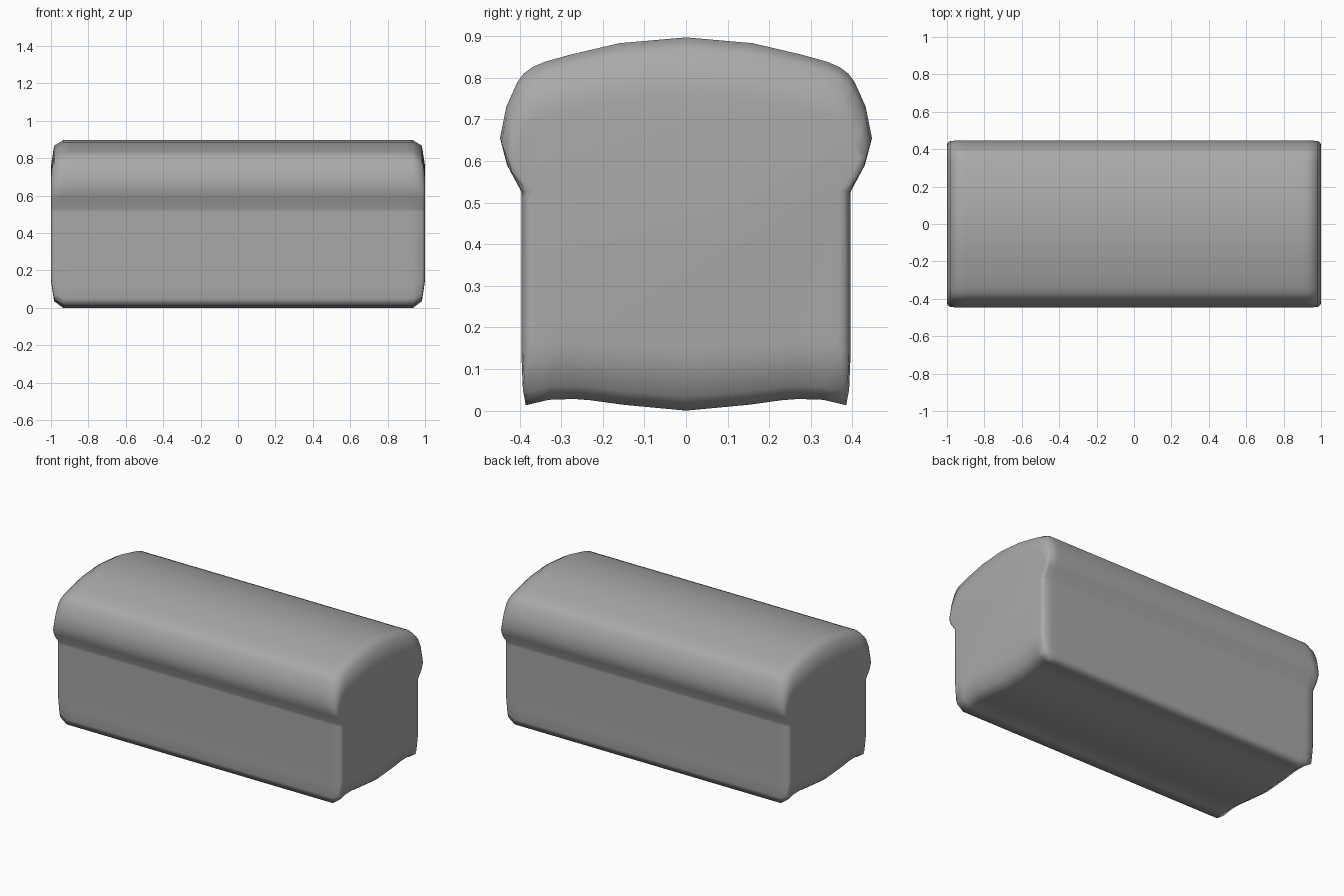
import bpy
import bmesh

cube = bpy.data.objects.get("Cube")
if cube:
    bpy.data.objects.remove(cube, do_unlink=True)

mat = bpy.data.materials.new("medium grey")
mat.use_nodes = True
grey = (0.4, 0.4, 0.4, 1)
mat.diffuse_color = grey
mat.node_tree.nodes["Principled BSDF"].inputs["Base Color"].default_value = grey

# Half of the loaf cross-section (y, z), from bottom centre to top centre
half = [(0, 0), (0.15, 0.014), (0.23, 0.025), (0.27, 0.028), (0.33, 0.026),
        (0.385, 0.013), (0.392, 0.05), (0.395, 0.12), (0.395, 0.515),
        (0.396, 0.527), (0.43, 0.59), (0.447, 0.655), (0.432, 0.73),
        (0.405, 0.79), (0.39, 0.81), (0.37, 0.825), (0.34, 0.838),
        (0.28, 0.855), (0.16, 0.883), (0, 0.897)]
profile = half + [(-y, z) for y, z in reversed(half[1:-1])]
TOP, LOW, HIGH = 0.897, 0.25, 0.527


def squeeze(z, low, high):
    """Pull the crown down and the base up, leaving the middle alone."""
    if z < LOW:
        return low + z * (LOW - low) / LOW
    if z > HIGH:
        return HIGH + (z - HIGH) * (high - HIGH) / (TOP - HIGH)
    return z


# Rounded end: x, inset in y, lowest z, highest z
end = [(0.9, 0, 0, TOP), (0.935, 0, 0, TOP), (0.983, 0.003, 0.035, 0.867),
       (0.998, 0.014, 0.13, 0.775), (1.0, 0.03, 0.155, 0.75)]
sections = [(-x, i, a, b) for x, i, a, b in reversed(end)] + end

# Loaf body: loft the sections along x and close both ends
bm = bmesh.new()
rings = []
for x, inset, low, high in sections:
    scale = 1 - inset / 0.42
    rings.append([bm.verts.new((x, y * scale, squeeze(z, low, high)))
                  for y, z in profile])
n = len(profile)
for a, b in zip(rings, rings[1:]):
    for i in range(n):
        j = (i + 1) % n
        bm.faces.new((a[i], a[j], b[j], b[i]))
bm.faces.new(rings[0])
bm.faces.new(rings[-1])
bmesh.ops.recalc_face_normals(bm, faces=bm.faces)
for face in bm.faces:
    face.smooth = True

mesh = bpy.data.meshes.new("bread_loaf")
bm.to_mesh(mesh)
bm.free()
mesh.materials.append(mat)
loaf = bpy.data.objects.new("bread_loaf", mesh)
bpy.context.collection.objects.link(loaf)
